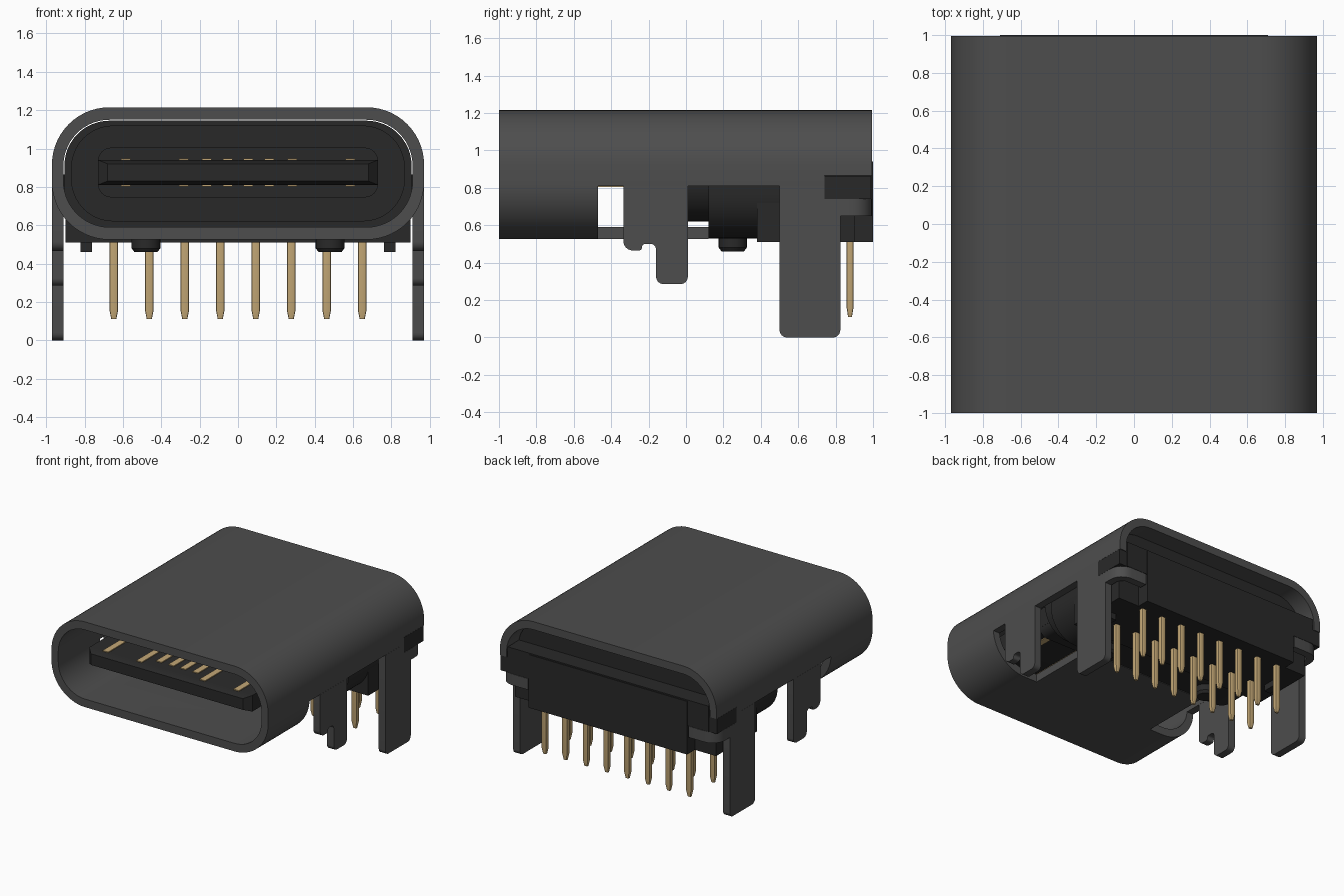
import bpy, bmesh, math
from mathutils import Vector

if "Cube" in bpy.data.objects:
    bpy.data.objects.remove(bpy.data.objects["Cube"])


def material(name, rgb):
    m = bpy.data.materials.new(name)
    m.diffuse_color = (*rgb, 1)
    m.use_nodes = True
    m.node_tree.nodes["Principled BSDF"].inputs["Base Color"].default_value = m.diffuse_color
    return m


STEEL = material("dark_steel", (0.075, 0.075, 0.075))
PLASTIC = material("black_plastic", (0.022, 0.022, 0.022))
GOLD = material("gold", (0.55, 0.39, 0.18))


def rounded(pts, n=6):
    """Fillet a 2D polygon given as (u, v, radius)."""
    out = []
    for i, (u, v, r) in enumerate(pts):
        p = Vector((u, v))
        if not r:
            out.append(p)
            continue
        a = (Vector(pts[i - 1][:2]) - p).normalized()
        b = (Vector(pts[(i + 1) % len(pts)][:2]) - p).normalized()
        half = a.angle(b) / 2
        mid = (a + b).normalized()
        c = p + mid * (r / math.sin(half))
        sweep = math.pi / 2 - half
        side = (a - mid * a.dot(mid)).normalized()
        for k in range(n + 1):
            t = sweep * (1 - 2 * k / n)
            out.append(c - mid * r * math.cos(t) + side * r * math.sin(t))
    return out


def rect(u0, u1, v0, v1, r=0, n=6):
    return rounded([(u0, v0, r), (u1, v0, r), (u1, v1, r), (u0, v1, r)], n)


def at(axis, d, profile):
    """Place a 2D profile in the plane where the given axis equals d."""
    return {"x": lambda: [(d, u, v) for u, v in profile],
            "y": lambda: [(u, d, v) for u, v in profile],
            "z": lambda: [(u, v, d) for u, v in profile]}[axis]()


def loft(name, rings, mat=None, loop=False):
    bm = bmesh.new()
    vs = [[bm.verts.new(p) for p in ring] for ring in rings]
    n = len(vs[0])
    for i in range(len(vs) if loop else len(vs) - 1):
        a, b = vs[i], vs[(i + 1) % len(vs)]
        for k in range(n):
            bm.faces.new((a[k], a[(k + 1) % n], b[(k + 1) % n], b[k]))
    if not loop:
        bm.faces.new(vs[0])
        bm.faces.new(vs[-1])
    bmesh.ops.recalc_face_normals(bm, faces=bm.faces)
    me = bpy.data.meshes.new(name)
    bm.to_mesh(me)
    bm.free()
    ob = bpy.data.objects.new(name, me)
    bpy.context.collection.objects.link(ob)
    if mat:
        me.materials.append(mat)
    smooth(ob)
    return ob


def smooth(ob):
    bpy.ops.object.select_all(action="DESELECT")
    ob.select_set(True)
    bpy.context.view_layer.objects.active = ob
    bpy.ops.object.shade_smooth_by_angle(angle=math.radians(30))


def prism(name, axis, d0, d1, profile, mat):
    return loft(name, [at(axis, d0, profile), at(axis, d1, profile)], mat)


def box(name, x0, x1, y0, y1, z0, z1, mat=None):
    return prism(name, "y", y0, y1, rect(x0, x1, z0, z1), mat)


# Outer shell: rounded tube with its lower sides and rear floor cut away
outer = rect(-0.97, 0.97, 0.525, 1.215, 0.30, 14)
inner = rect(-0.91, 0.91, 0.59, 1.15, 0.24, 14)
shell = loft("shell", [at("y", -1, outer), at("y", 0.995, outer),
                       at("y", 0.995, inner), at("y", -1, inner)], STEEL, loop=True)
for b in [(0.55, 1.1, -0.47, 1.1, 0.4, 0.81), (-1.1, -0.55, -0.47, 1.1, 0.4, 0.81),
          (-1.2, 1.2, 0.12, 1.2, 0.3, 0.81), (-1.3, 1.3, 0.74, 1.3, 0.2, 0.865)]:
    cutter = box("shell_cutter", *b)
    cutter.hide_render = True
    mod = shell.modifiers.new("cut", "BOOLEAN")
    mod.operation, mod.solver, mod.object = "DIFFERENCE", "EXACT", cutter
    bpy.context.view_layer.objects.active = shell
    bpy.ops.object.modifier_apply(modifier=mod.name)
    bpy.data.objects.remove(cutter)
smooth(shell)

# Shell legs, rear hooks and plastic side details, both sides
front_leg = rounded([(-0.335, 0.81, 0), (-0.335, 0.465, 0.05), (-0.235, 0.465, 0.017),
                     (-0.235, 0.50, 0.017), (-0.16, 0.50, 0.03), (-0.16, 0.285, 0.04),
                     (0.01, 0.285, 0.04), (0.01, 0.81, 0)])
rear_leg = rounded([(0.5, 0.81, 0), (0.5, 0, 0.04), (0.825, 0, 0.04), (0.825, 0.74, 0),
                    (0.74, 0.74, 0), (0.74, 0.81, 0)])
for s, side in ((1, "right"), (-1, "left")):
    prism(f"front_leg_{side}", "x", s * 0.91, s * 0.97, front_leg, STEEL)
    prism(f"rear_leg_{side}", "x", s * 0.91, s * 0.97, rear_leg, STEEL)
    hook = [(s * p.x, p.y) for p in rounded(
        [(0.97, 0.82, 0), (0.97, 0.995, 0.11), (0.72, 0.995, 0),
         (0.72, 0.935, 0), (0.91, 0.935, 0.05), (0.91, 0.82, 0)])]
    prism(f"rear_hook_{side}", "z", 0.65, 0.74, hook, STEEL)
    xa, xb = sorted((s * 0.85, s * 0.97))
    box(f"housing_tab_{side}", xa, xb, 0.74, 0.99, 0.741, 0.864, PLASTIC)
    box(f"small_peg_{side}", s * 0.79 - 0.03, s * 0.79 + 0.03, 0.6, 0.7, 0.46, 0.53, PLASTIC)
    # Round locating peg with a chamfered end
    rings = []
    for z, r in ((0.55, 0.075), (0.48, 0.075), (0.46, 0.06)):
        rings.append([(s * 0.48 + r * math.cos(t * math.tau / 24),
                       0.25 + r * math.sin(t * math.tau / 24), z) for t in range(24)])
    loft(f"locating_peg_{side}", rings, PLASTIC)

# Plastic housing filling the rear of the shell
prism("housing_collar", "y", 0.01, 0.13, rect(-0.87, 0.87, 0.62, 1.12, 0.22, 10), PLASTIC)
prism("housing_body", "y", 0.12, 0.85, rect(-0.905, 0.905, 0.53, 1.145, 0.235, 12), PLASTIC)
box("housing_sides", -0.9, 0.9, 0.38, 0.9, 0.51, 0.85, PLASTIC)
box("housing_rear_block", -0.71, 0.71, 0.5, 1.0, 0.51, 0.94, PLASTIC)
box("housing_rear_ledge", -0.9, 0.9, 0.8, 0.995, 0.742, 0.95, PLASTIC)

# Tongue with chamfered tip and thicker root
loft("tongue", [at("y", -0.91, rect(-0.68, 0.68, 0.83, 0.92)),
                at("y", -0.86, rect(-0.73, 0.73, 0.81, 0.94)),
                at("y", 0.1, rect(-0.73, 0.73, 0.81, 0.94))], PLASTIC)
prism("tongue_root", "y", -0.22, 0.1, rect(-0.73, 0.73, 0.745, 1.005, 0.07), PLASTIC)

# Gold contacts on both faces of the tongue
for x in (0.585, 0.283, 0.163, 0.053):
    y0 = -0.86 if x > 0.2 else -0.78
    for s in (1, -1):
        for z in (0.803, 0.937):
            box("contact", s * x - 0.025, s * x + 0.025, y0, -0.2, z, z + 0.01, GOLD)

# Two rows of solder pins with tapered tips
for y in (0.575, 0.877):
    for i in range(8):
        x = (i - 3.5) * 0.185
        rings = [at("z", z, rect(x - w, x + w, y - w * 0.8, y + w * 0.8, w * 0.35, 2))
                 for z, w in ((0.53, 0.023), (0.16, 0.023), (0.11, 0.013))]
        loft("solder_pin", rings, GOLD)
